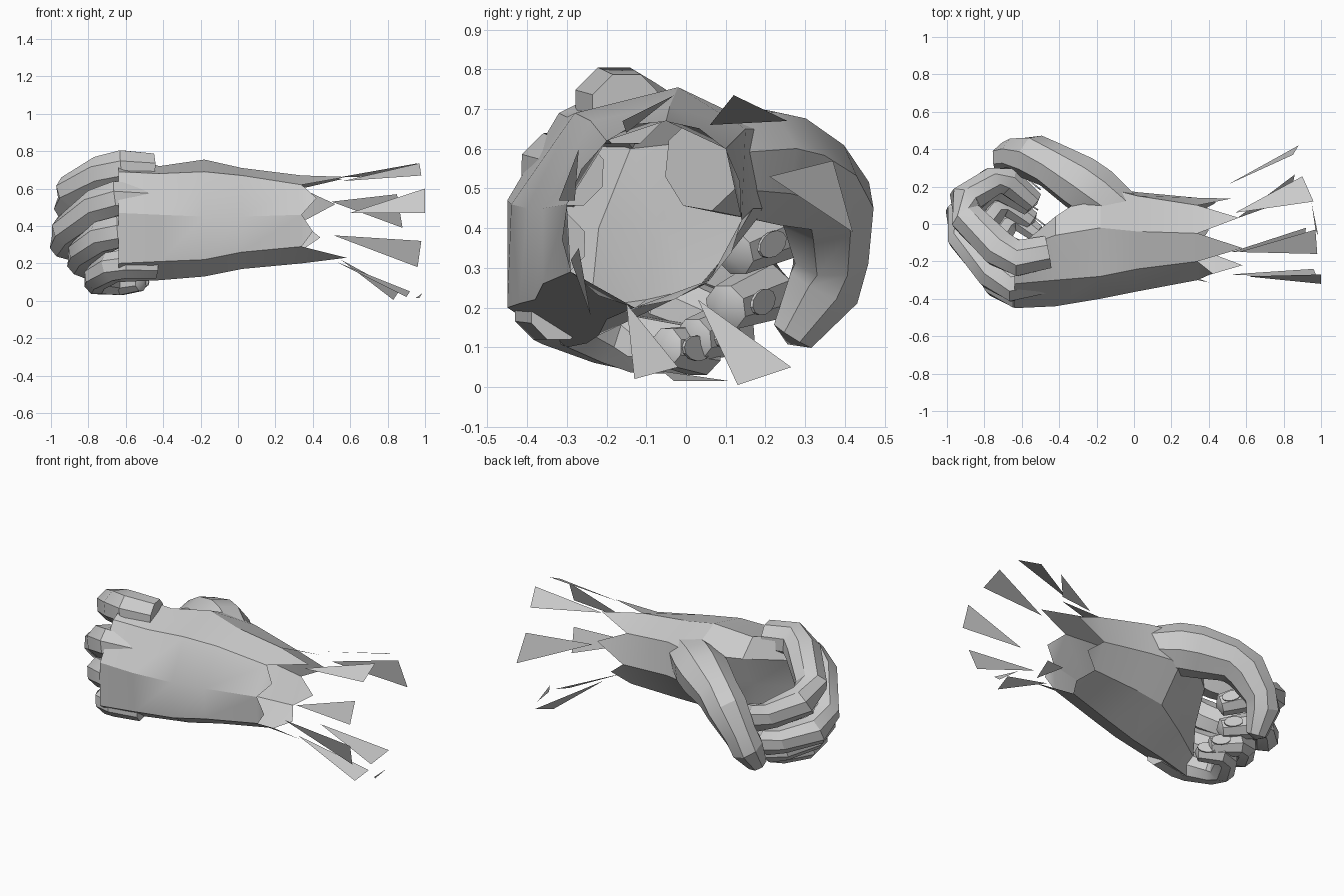
import bpy, bmesh, math
from mathutils import Vector

if "Cube" in bpy.data.objects:
    bpy.data.objects.remove(bpy.data.objects["Cube"], do_unlink=True)

# Single flat grey
grey = bpy.data.materials.new("light grey")
grey.use_nodes = True
colour = (0.6, 0.6, 0.6, 1.0)
grey.diffuse_color = colour
grey.node_tree.nodes["Principled BSDF"].inputs["Base Color"].default_value = colour


def finish(name, bm, angle=30, fix_normals=True):
    """Turn a bmesh into a shaded object."""
    if fix_normals:
        bmesh.ops.recalc_face_normals(bm, faces=bm.faces)
    mesh = bpy.data.meshes.new(name)
    bm.to_mesh(mesh)
    bm.free()
    mesh.materials.append(grey)
    obj = bpy.data.objects.new(name, mesh)
    bpy.context.collection.objects.link(obj)
    bpy.ops.object.select_all(action='DESELECT')
    obj.select_set(True)
    bpy.context.view_layer.objects.active = obj
    bpy.ops.object.shade_smooth_by_angle(angle=math.radians(angle))
    return obj


def bridge(bm, a, b):
    n = len(a)
    for i in range(n):
        j = (i + 1) % n
        bm.faces.new((a[i], a[j], b[j], b[i]))


def tube(name, points, radii, ref, sides=8, flat=1.0):
    """Capped faceted tube with bevelled bends along a path."""
    pts = [Vector(p) for p in points]
    path = [(pts[0], radii[0])]
    for i in range(1, len(pts) - 1):
        for other in (i - 1, i + 1):
            path.append((pts[i].lerp(pts[other], 0.2), radii[i]))
    path.append((pts[-1], radii[-1]))
    bm = bmesh.new()
    rings = []
    for i, (p, r) in enumerate(path):
        a = path[max(i - 1, 0)][0]
        b = path[min(i + 1, len(path) - 1)][0]
        t = (b - a).normalized()
        side = Vector(ref).cross(t).normalized()
        up = t.cross(side)
        ring = []
        for k in range(sides):
            ang = 2 * math.pi * (k + 0.5) / sides
            ring.append(bm.verts.new(p + r * (math.cos(ang) * side + flat * math.sin(ang) * up)))
        rings.append(ring)
    for a, b in zip(rings, rings[1:]):
        bridge(bm, a, b)
    # Slightly domed tip
    t = (path[-1][0] - path[-2][0]).normalized()
    tip = bm.verts.new(path[-1][0] + t * radii[-1] * 0.45)
    for k in range(sides):
        bm.faces.new((rings[-1][k], rings[-1][(k + 1) % sides], tip))
    bm.faces.new(rings[0])
    return finish(name, bm)


# Hand body: (y, z) sections from wrist to knuckles, starting at the top
sections = [
    (0.34, [(-.05, .67), (-.2, .62), (-.3, .46), (-.29, .29), (-.13, .2), (.06, .27), (.14, .42), (.1, .6)]),
    (0.02, [(-.04, .71), (-.24, .67), (-.36, .45), (-.36, .26), (-.2, .17), (.05, .26), (.17, .45), (.15, .65)]),
    (-.18, [(-.02, .755), (-.28, .69), (-.4, .45), (-.38, .22), (-.22, .13), (.03, .25), (.2, .45), (.2, .65)]),
    (-.42, [(-.06, .72), (-.3, .68), (-.44, .46), (-.42, .21), (-.25, .11), (-.1, .22), (-.07, .42), (.04, .62)]),
    (-.64, [(-.14, .78), (-.32, .69), (-.45, .47), (-.45, .2), (-.3, .1), (-.24, .2), (-.22, .4), (-.14, .6)]),
]
bm = bmesh.new()
rings = [[bm.verts.new((x, y, z)) for y, z in sec] for x, sec in sections]
for a, b in zip(rings, rings[1:]):
    bridge(bm, a, b)
bm.faces.new(rings[-1])
# Torn wrist edge: one spike on each edge of the open end
for i, reach in enumerate([.24, .08, .06, .24, .06, .1, .18, .22]):
    a, b = rings[0][i], rings[0][(i + 1) % 8]
    mid = (a.co + b.co) / 2
    centre = Vector((mid.x, -.08, .43))
    tip = bm.verts.new(mid + Vector((reach, 0, 0)) + (mid - centre) * 0.08)
    bm.faces.new((a, b, tip))
finish("hand_body", bm)

# Curled fingers: knuckle, middle joint, end joint, tip
fingers = {
    "index": ([(-.66, -.19, .71), (-.95, .09, .55), (-.71, .26, .41), (-.54, .12, .34)], .105),
    "middle": ([(-.69, -.33, .55), (-.97, .0, .33), (-.75, .22, .25), (-.56, .1, .2)], .1),
    "ring": ([(-.68, -.37, .37), (-.87, -.1, .23), (-.71, .13, .15), (-.55, .02, .12)], .092),
    "little": ([(-.64, -.36, .2), (-.78, -.16, .11), (-.65, .05, .09), (-.52, -.05, .1)], .085),
}
for name, (pts, r) in fingers.items():
    root = Vector(pts[0]) + Vector((.2, .04, -.01))
    tube(name + "_finger", [root] + pts, [r * .9, r, r * .9, r * .78, r * .6], (0, 0, 1))
    # Oval nail on the outer side of the end joint
    d, t = Vector(pts[2]), Vector(pts[3])
    along = (t - d).normalized()
    out = Vector((0, 0, 1)).cross(along).normalized()
    across = along.cross(out)
    centre = d.lerp(t, .72) + out * r * .67
    bm = bmesh.new()
    rim = []
    for k in range(12):
        ang = 2 * math.pi * k / 12
        rim.append(bm.verts.new(centre + along * .055 * math.cos(ang) + across * .032 * math.sin(ang)))
    bm.faces.new(rim)
    top = bmesh.ops.extrude_face_region(bm, geom=bm.faces[:])
    bmesh.ops.translate(bm, verts=[v for v in top["geom"] if isinstance(v, bmesh.types.BMVert)], vec=out * .008)
    finish(name + "_nail", bm)

# Thumb folding down across the fingers
tube("thumb",
     [(-.04, .04, .56), (-.24, .19, .565), (-.5, .35, .5), (-.66, .37, .29), (-.68, .27, .13)],
     [.12, .15, .125, .1, .06], (1, 1, -.2))

# Loose shards flying off the wrist
shards = [
    ((.54, .06, .66), (.9, .255, .67), (.96, .12, .735)),
    ((.5, .21, .53), (.85, .37, .57), (.88, .42, .39)),
    ((.56, -.15, .64), (.97, -.03, .735), (.98, -.16, .67)),
    ((.6, -.28, .47), (1.0, -.27, .6), (1.0, -.32, .47)),
    ((.51, -.27, .35), (.98, -.29, .32), (.96, -.24, .18)),
    ((.52, -.15, .21), (.9, -.13, .02), (.92, -.02, .05)),
    ((.55, .03, .22), (.83, .13, .005), (.86, .265, .05)),
    ((.95, .11, .015), (.985, -.06, .04), (.97, -.03, .015)),
]
for i, tri in enumerate(shards):
    bm = bmesh.new()
    face = bm.faces.new([bm.verts.new(p) for p in tri])
    face.normal_update()
    # Face away from the arm axis
    if face.normal.dot(face.calc_center_median() - Vector((.8, -.05, .4))) < 0:
        face.normal_flip()
    finish("shard_%d" % (i + 1), bm, fix_normals=False)
